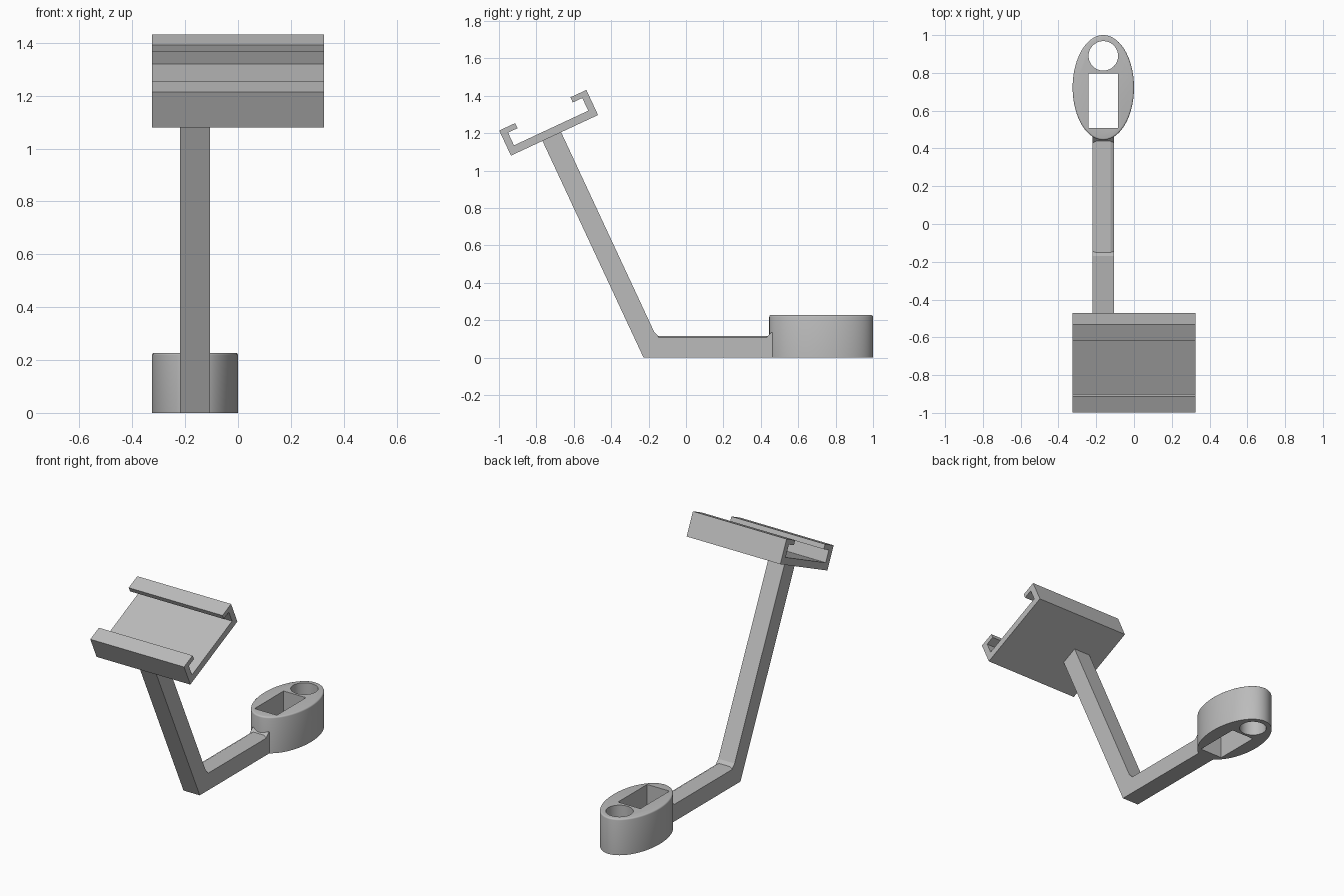
import bpy, bmesh, math
from mathutils import Vector

old = bpy.data.objects.get("Cube")
if old:
    bpy.data.objects.remove(old)

grey = bpy.data.materials.new("plain grey")
grey.use_nodes = True
colour = (0.5, 0.5, 0.5, 1)
grey.diffuse_color = colour
grey.node_tree.nodes["Principled BSDF"].inputs["Base Color"].default_value = colour

ARM_X = -0.1625      # centre line of arm and holder
ARM_HALF = 0.0565
TILT = math.radians(25)
U = Vector((math.cos(TILT), math.sin(TILT)))     # along the tray
N = Vector((-math.sin(TILT), math.cos(TILT)))    # up from the tray


def prism(name, points, depth):
    """Closed solid from a flat outline swept along depth."""
    bm = bmesh.new()
    face = bm.faces.new([bm.verts.new(p) for p in points])
    new = bmesh.ops.extrude_face_region(bm, geom=[face])["geom"]
    bmesh.ops.translate(bm, vec=depth, verts=[v for v in new if isinstance(v, bmesh.types.BMVert)])
    bmesh.ops.recalc_face_normals(bm, faces=bm.faces)
    mesh = bpy.data.meshes.new(name)
    bm.to_mesh(mesh)
    bm.free()
    mesh.materials.append(grey)
    obj = bpy.data.objects.new(name, mesh)
    bpy.context.collection.objects.link(obj)
    return obj


def side_prism(name, profile, x, half):
    return prism(name, [(x - half, p[0], p[1]) for p in profile], (2 * half, 0, 0))


def ellipse(cy, rx, ry, z, count):
    steps = [2 * math.pi * i / count for i in range(count)]
    return [(ARM_X + rx * math.cos(a), cy + ry * math.sin(a), z) for a in steps]


# Tilted tray with hooked lips
corner = Vector((-0.936, 1.08))
W, H, WALL, FLOOR, LIP, LIP_T = 0.514, 0.148, 0.038, 0.043, 0.094, 0.03
half_tray = [(0, 0), (0, H), (LIP, H), (LIP, H - LIP_T), (WALL, H - LIP_T), (WALL, FLOOR)]
section = half_tray + [(W - a, b) for a, b in reversed(half_tray)]
side_prism("tray", [corner + U * a + N * b for a, b in section], 0, 0.325)

# Bent arm with small corner fillets
heel = Vector((-0.227, 0))
top = heel + N * 1.284
across = U * 0.11
arm = [heel, top, top + across, (-0.169, 0.135), (-0.15, 0.116), (-0.145, 0.107),
       (0.43, 0.107), (0.438, 0.116), (0.457, 0.135), (0.49, 0.135), (0.49, 0)]
side_prism("arm", arm, ARM_X, ARM_HALF)

# Chamfered ridge on top of the level part of the arm
ridge = [(-ARM_HALF, 0.1), (-ARM_HALF, 0.107), (-0.037, 0.117),
         (0.037, 0.117), (ARM_HALF, 0.107), (ARM_HALF, 0.1)]
prism("arm_ridge", [(ARM_X + x, -0.17, z) for x, z in ridge], (0, 0.66, 0))

# Oval holder with rounded top rim
holder = prism("holder", ellipse(0.7225, 0.1625, 0.2775, 0, 96), (0, 0, 0.227))
bm = bmesh.new()
bm.from_mesh(holder.data)
rim = [e for e in bm.edges if all(v.co.z > 0.2 for v in e.verts)]
bmesh.ops.bevel(bm, geom=rim, offset=0.009, segments=3, profile=0.5, affect="EDGES")
bm.to_mesh(holder.data)
bm.free()

# Round and square openings through the holder
round_cut = prism("round_cutter", ellipse(0.89, 0.078, 0.078, -0.1, 64), (0, 0, 0.5))
box = [(-0.241, 0.508), (-0.086, 0.508), (-0.086, 0.796), (-0.241, 0.796)]
square_cut = prism("square_cutter", [(x, y, -0.1) for x, y in box], (0, 0, 0.5))
bpy.context.view_layer.objects.active = holder
for cutter in (round_cut, square_cut):
    mod = holder.modifiers.new("opening", "BOOLEAN")
    mod.operation = "DIFFERENCE"
    mod.solver = "EXACT"
    mod.object = cutter
    bpy.ops.object.modifier_apply(modifier=mod.name)
    bpy.data.objects.remove(cutter)

bpy.ops.object.select_all(action="DESELECT")
holder.select_set(True)
bpy.ops.object.shade_smooth_by_angle(angle=math.radians(35))
